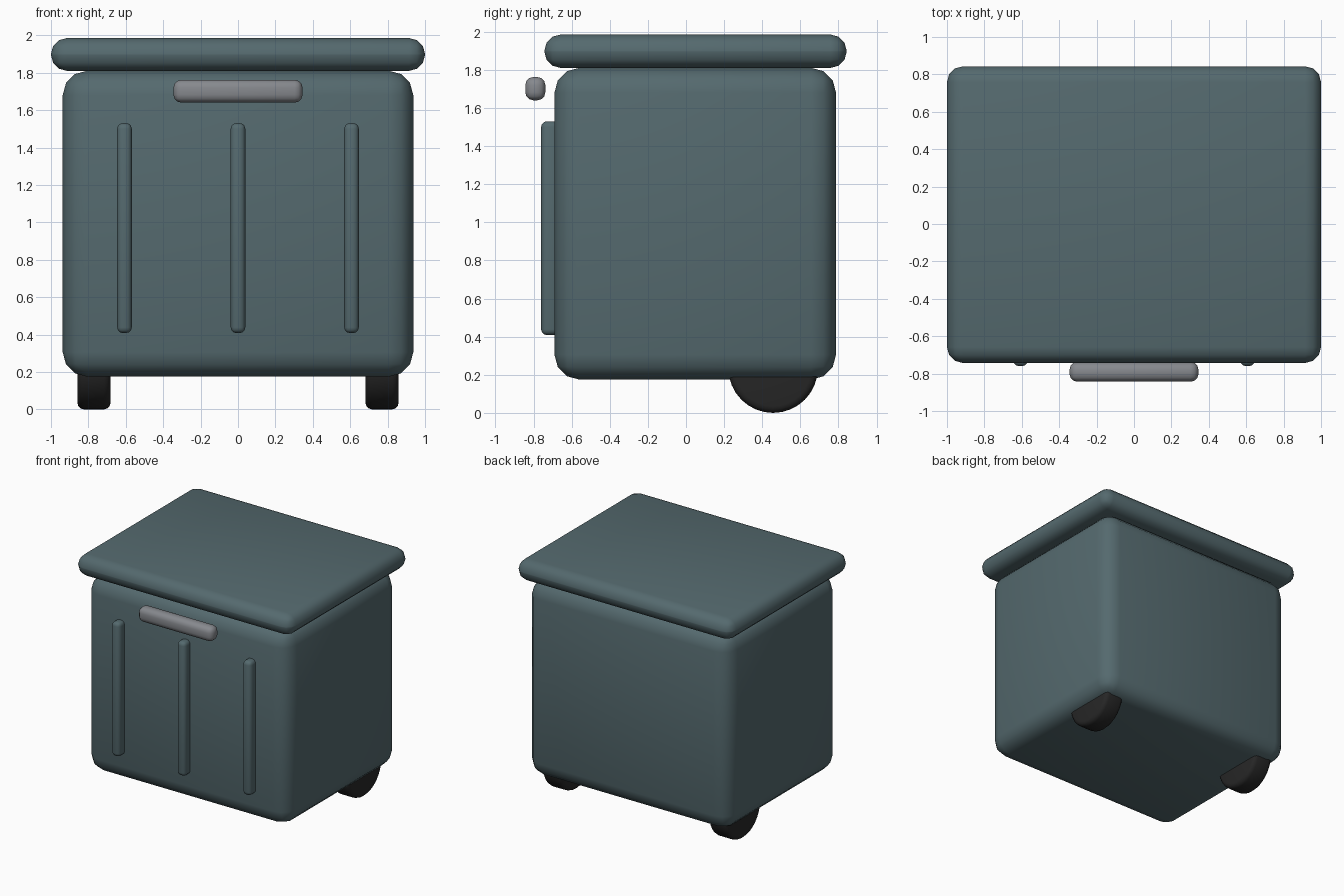
import bpy
import math

default = bpy.data.objects.get("Cube")
if default:
    bpy.data.objects.remove(default, do_unlink=True)


def material(name, rgb):
    mat = bpy.data.materials.new(name)
    mat.use_nodes = True
    color = (*rgb, 1.0)
    mat.diffuse_color = color
    mat.node_tree.nodes["Principled BSDF"].inputs["Base Color"].default_value = color
    return mat


teal = material("slate_teal", (0.09, 0.143, 0.157))
grey = material("handle_grey", (0.24, 0.25, 0.27))
black = material("wheel_black", (0.02, 0.02, 0.02))


def finish(name, mat, bevel, segments=3):
    """Name, colour, round the edges and smooth the active object."""
    ob = bpy.context.object
    ob.name = name
    ob.data.materials.append(mat)
    bpy.ops.object.transform_apply(location=False, rotation=True, scale=True)
    mod = ob.modifiers.new("rounded_edges", "BEVEL")
    mod.width = bevel
    mod.segments = segments
    mod.limit_method = "ANGLE"
    mod.angle_limit = math.radians(40)
    bpy.ops.object.modifier_apply(modifier=mod.name)
    bpy.ops.object.shade_smooth_by_angle(angle=math.radians(50))
    return ob


def rounded_box(name, x, y, z, mat, bevel):
    """Box given by its (low, high) extent on each axis."""
    spans = (x, y, z)
    bpy.ops.mesh.primitive_cube_add(size=1, location=[(a + b) / 2 for a, b in spans])
    bpy.context.object.scale = [b - a for a, b in spans]
    return finish(name, mat, bevel)


# Bin body and overhanging lid
rounded_box("body", (-0.937, 0.937), (-0.69, 0.787), (0.175, 1.81), teal, 0.13)
rounded_box("lid", (-1, 1), (-0.743, 0.843), (1.81, 1.985), teal, 0.085)

# Handle bar in front of the body
rounded_box("handle", (-0.345, 0.345), (-0.843, -0.738), (1.64, 1.762), grey, 0.042)

# Raised vertical ribs on the front
for label, x in (("right", -0.607), ("middle", 0), ("left", 0.607)):
    rounded_box(f"{label}_rib", (x - 0.039, x + 0.039), (-0.76, -0.66),
                (0.408, 1.53), teal, 0.03)

# Rear wheels, partly sunk into the body
for label, side in (("right", -1), ("left", 1)):
    bpy.ops.mesh.primitive_cylinder_add(
        vertices=32, radius=0.235, depth=0.177,
        location=(side * 0.77, 0.457, 0.235), rotation=(0, math.pi / 2, 0))
    finish(f"{label}_wheel", black, 0.035)
